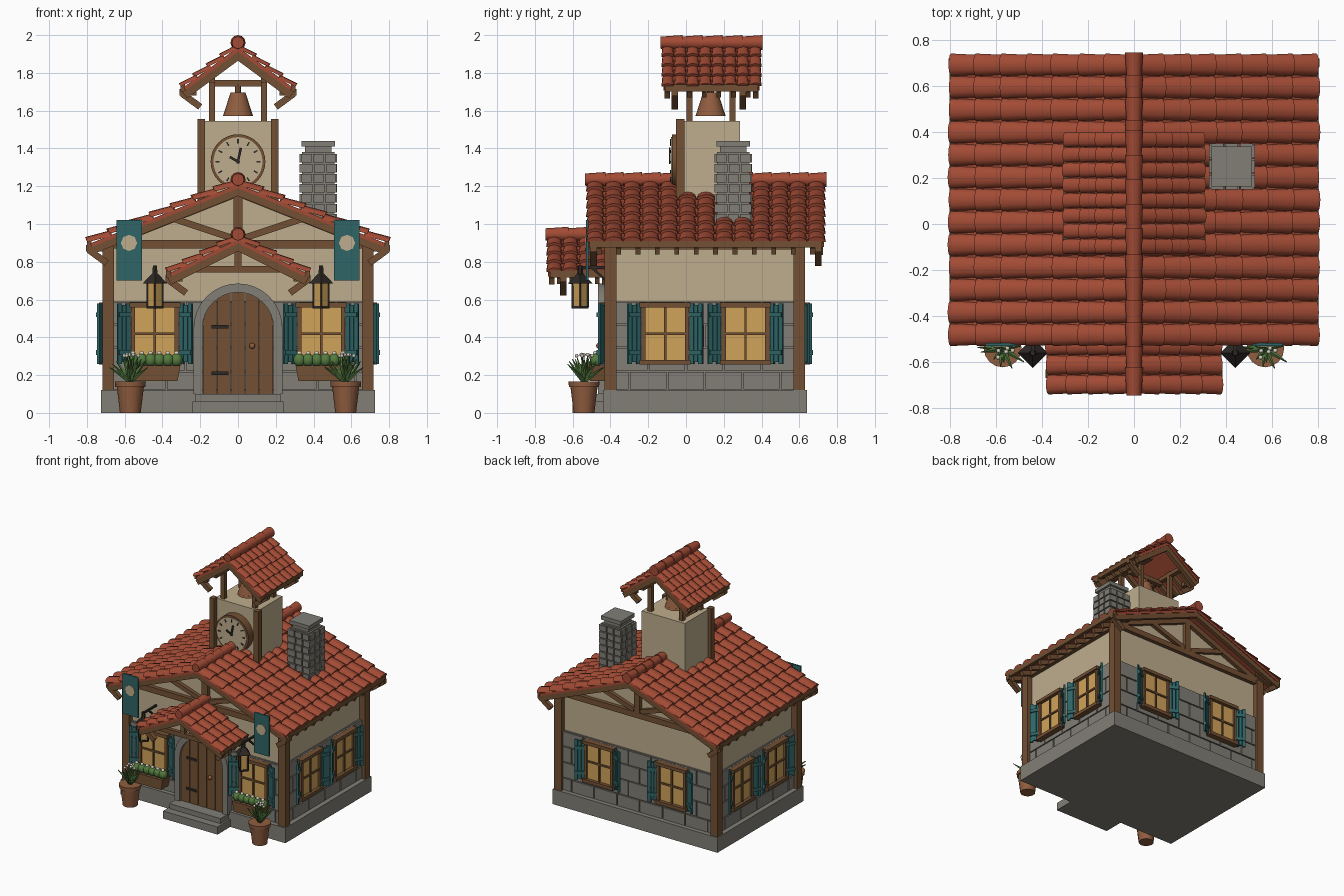
import bpy, bmesh, math, random
from mathutils import Matrix, Vector

random.seed(4)
cube = bpy.data.objects.get("Cube")
if cube:
    bpy.data.objects.remove(cube)

COLOURS = {
    "roof_red": (0.36, 0.07, 0.035), "plaster_cream": (0.52, 0.42, 0.27),
    "stone_grey": (0.22, 0.21, 0.18), "wood_brown": (0.17, 0.08, 0.033),
    "shutter_teal": (0.028, 0.13, 0.135), "window_amber": (0.64, 0.37, 0.1),
    "leaf_green": (0.09, 0.2, 0.05), "terracotta": (0.28, 0.11, 0.05),
    "dark_iron": (0.026, 0.021, 0.018), "flower_white": (0.65, 0.62, 0.52),
}
MATS = {}
for label, rgb in COLOURS.items():
    m = bpy.data.materials.new(label)
    m.use_nodes = True
    m.diffuse_color = (*rgb, 1)
    m.node_tree.nodes["Principled BSDF"].inputs["Base Color"].default_value = (*rgb, 1)
    MATS[label] = m
RED, CREAM, STONE, WOOD, TEAL, AMBER, GREEN, CLAY, IRON, WHITE = COLOURS

# Each part gathers its pieces in one bmesh
PARTS = {}


def part(name, mat):
    return PARTS.setdefault((name, mat), bmesh.new() if (name, mat) not in PARTS else None)


def box(bm, c, s, frame=Matrix(), turn=Matrix()):
    bmesh.ops.create_cube(bm, size=1, matrix=frame @ Matrix.Translation(c) @ turn @ Matrix.Diagonal((*s, 1)))


def beam(bm, p, q, w, h):
    p, q = Vector(p), Vector(q)
    turn = (q - p).to_track_quat('X', 'Z').to_matrix().to_4x4()
    box(bm, (p + q) / 2, ((q - p).length, w, h), turn=turn)


def cone(bm, c, r1, r2, depth, segs=12, turn=Matrix()):
    bmesh.ops.create_cone(bm, cap_ends=True, segments=segs, radius1=r1, radius2=r2, depth=depth,
                          matrix=Matrix.Translation(c) @ turn)


def ball(bm, c, r, squash=1.0):
    bmesh.ops.create_uvsphere(bm, u_segments=10, v_segments=7, radius=r,
                              matrix=Matrix.Translation(c) @ Matrix.Diagonal((1, 1, squash, 1)))


def plate(bm, outline, y0, y1):
    ends = [[bm.verts.new((x, y, z)) for x, z in outline] for y in (y0, y1)]
    bm.faces.new(ends[0])
    bm.faces.new(ends[1])
    for i in range(len(outline)):
        j = i - 1
        bm.faces.new((ends[0][j], ends[0][i], ends[1][i], ends[1][j]))


FACE_FRONT = Matrix.Rotation(math.pi / 2, 4, 'X')


# Tiled gable roof with its timber trim
def roof(name, hw, zr, ze, y0, y1, cols, rows, tails, knees):
    tiles, ridge = part(name + "_tiles", RED), part(name + "_ridge", RED)
    deck, trim = part(name + "_deck", RED), part(name + "_timber", WOOD)
    length, cw, mid = math.hypot(hw, zr - ze), (y1 - y0) / cols, (y0 + y1) / 2
    for s in (-1, 1):
        down = Vector((s * hw, 0, ze - zr)) / length
        up = Vector((s * (zr - ze), 0, hw)) / length
        top = Vector((0, 0, zr))

        def at(a, y, n):
            return top + down * a + up * n + Vector((0, y, 0))

        turn = Matrix((down, (0, 1, 0), up)).transposed().to_4x4()
        box(deck, at(length / 2, mid, -0.005), (length, y1 - y0 - 0.02, 0.02), turn=turn)
        for r in range(rows):
            for c in range(cols):
                yc, jig = y0 + (c + 0.5) * cw, random.uniform(-0.004, 0.004)
                rings = []
                for a, lift, wide in ((r, 0, 0.44), (r + 1.08, 0.016, 0.5)):
                    ring = []
                    for k in range(7):
                        t = math.pi * k / 6
                        ring.append(tiles.verts.new(at(a * length / rows + jig, yc - math.cos(t) * wide * cw,
                                                       lift + 0.3 * cw * math.sin(t))))
                    rings.append(ring)
                tiles.faces.new(rings[0])
                tiles.faces.new(rings[1])
                for k in range(7):
                    tiles.faces.new((rings[0][k - 1], rings[0][k], rings[1][k], rings[1][k - 1]))
        # barge boards, fascia, rafter tails and knee brackets
        for y in (y0 + 0.03, y1 - 0.03):
            beam(trim, at(0, y, -0.033), at(length + 0.02, y, -0.033), 0.03, 0.04)
        box(trim, (s * (hw + 0.008), mid, ze), (0.025, y1 - y0 - 0.04, 0.035))
        for i in range(tails):
            y = y0 + 0.07 + (y1 - y0 - 0.14) * i / (tails - 1)
            beam(trim, at(length - 0.16, y, -0.035), at(length + 0.015, y, -0.035), 0.025, 0.035)
        for y in knees:
            box(trim, (s * (hw - 0.02), y, ze - 0.022), (0.09, 0.035, 0.035))
            beam(trim, (s * (hw + 0.01), y, ze - 0.03), (s * (hw - 0.085), y, ze - 0.1), 0.035, 0.035)
    count = round((y1 - y0) / 0.1)
    step = (y1 - y0) / count
    for i in range(count):
        cone(ridge, (0, y0 + (i + 0.5) * step, zr + 0.03), 0.04, 0.032, step + 0.01, 12, FACE_FRONT)


roof("main_roof", 0.78, 1.205, 0.893, -0.53, 0.74, 13, 7, 12, (-0.49, 0.7))
roof("porch_roof", 0.36, 0.915, 0.735, -0.74, -0.4, 4, 4, 4, (-0.65,))
roof("bell_roof", 0.285, 1.93, 1.72, -0.13, 0.4, 8, 4, 6, (-0.06, 0.3))

# Walls and stone courses
plate(part("house_walls", CREAM), [(-0.67, 0.1), (0.67, 0.1), (0.67, 0.915), (0, 1.185), (-0.67, 0.915)], -0.39, 0.59)
box(part("foundation", STONE), (0, 0.1, 0.06), (1.45, 1.08, 0.12))
stones = part("stone_courses", STONE)
box(stones, (0, 0.1, 0.355), (1.36, 1.0, 0.47))
levels = [0.12, 0.22, 0.345, 0.47, 0.59]
for side in range(4):
    reach, half = ((0.5, 0.68), (0.68, 0.5))[side % 2]
    frame = Matrix.Translation((0, 0.1, 0)) @ Matrix.Rotation(side * math.pi / 2, 4, 'Z')
    for k in range(4):
        cuts = [-half] + [-half + (i + 0.5 + 0.5 * (k % 2)) * 0.2 for i in range(7)] + [half]
        cuts = [min(c, half) for c in cuts]
        for a, b in zip(cuts, cuts[1:]):
            if b - a > 0.02:
                box(stones, ((a + b) / 2, -reach, (levels[k] + levels[k + 1]) / 2),
                    (b - a - 0.008, 0.024, levels[k + 1] - levels[k] - 0.008), frame)

# Timber framing
frame_wood = part("timber_frame", WOOD)
for s in (-1, 1):
    for y in (-0.4, 0.6):
        box(frame_wood, (s * 0.687, y, 0.5), (0.062, 0.062, 0.8))
    box(frame_wood, (s * 0.68, 0.1, 0.89), (0.04, 1.0, 0.05))
for y in (-0.4, 0.6):
    box(frame_wood, (0, y, 0.893), (1.4, 0.04, 0.045))
    box(frame_wood, (0, y, 1.04), (0.05, 0.04, 0.27))
    for s in (-1, 1):
        beam(frame_wood, (s * 0.68, y, 0.895), (0, y, 1.165), 0.04, 0.04)
        beam(frame_wood, (s * 0.03, y, 0.925), (s * 0.36, y, 1.035), 0.035, 0.035)
porch = part("porch_truss", WOOD)
box(porch, (0, -0.68, 0.76), (0.46, 0.03, 0.035))
box(porch, (0, -0.68, 0.83), (0.035, 0.03, 0.12))

# Windows with open plank shutters
def window(x, y, quarter):
    f = Matrix.Translation((x, y, 0.42)) @ Matrix.Rotation(quarter * math.pi / 2, 4, 'Z')
    box(part("window_panes", AMBER), (0, -0.012, 0), (0.22, 0.012, 0.29), f)
    wood, teal = part("window_frames", WOOD), part("shutters", TEAL)
    for s in (-1, 1):
        box(wood, (s * 0.115, -0.015, 0), (0.022, 0.036, 0.31), f)
        box(wood, (0, -0.02, s * 0.152), (0.27, 0.05, 0.026), f)
        g = f @ Matrix.Translation((s * 0.132, -0.012, 0)) @ Matrix.Rotation(-s * 0.5, 4, 'Z')
        for k in range(3):
            box(teal, (s * (0.012 + k * 0.026), 0, 0), (0.023, 0.014, 0.32 - 0.02 * (k % 2)), g)
        for z in (-0.1, 0.1):
            box(teal, (s * 0.038, -0.01, z), (0.07, 0.012, 0.025), g)
    box(wood, (0, -0.02, 0), (0.013, 0.016, 0.29), f)
    box(wood, (0, -0.02, 0), (0.22, 0.016, 0.013), f)


for s in (-1, 1):
    window(s * 0.44, -0.412, 0)
    window(s * 0.32, 0.612, 2)
    for y in (-0.11, 0.315):
        window(s * 0.692, y, s)


# Arched door, surround and steps
def arch(r, z0):
    bow = [(r * math.cos(math.pi * k / 16), 0.45 + r * math.sin(math.pi * k / 16)) for k in range(17)]
    return [(r, z0)] + bow + [(-r, z0)]


plate(part("door_surround", STONE), arch(0.235, 0.1) + arch(0.188, 0.1)[::-1], -0.39, -0.465)
for k in range(5):
    a, b = -0.188 + k * 0.0752 + 0.002, -0.188 + (k + 1) * 0.0752 - 0.002
    rise = [(x, 0.45 + math.sqrt(0.188 ** 2 - x * x)) for x in [b + (a - b) * i / 5 for i in range(6)]]
    plate(part("door_planks", WOOD), [(a, 0.1), (b, 0.1)] + rise, -0.39, -0.448)
for z in (0.21, 0.455):
    box(part("door_hinges", IRON), (-0.095, -0.451, z), (0.09, 0.01, 0.018))
ball(part("door_knob", CLAY), (0.075, -0.46, 0.355), 0.016)
steps = part("door_steps", STONE)
box(steps, (0, -0.51, 0.03), (0.48, 0.18, 0.06))
box(steps, (0, -0.48, 0.08), (0.45, 0.12, 0.04))

# Clock tower
box(part("tower_walls", CREAM), (0, 0.135, 1.3), (0.38, 0.3, 0.49))
tower = part("tower_posts", WOOD)
for s in (-1, 1):
    box(tower, (s * 0.195, -0.03, 1.3), (0.04, 0.045, 0.51))
    for y in (0.018, 0.245):
        box(tower, (s * 0.138, y, 1.66), (0.032, 0.032, 0.25))
    box(tower, (s * 0.138, 0.13, 1.765), (0.032, 0.46, 0.03))
box(tower, (0, 0.13, 1.745), (0.3, 0.035, 0.035))
cone(part("clock_rim", WOOD), (0, -0.045, 1.33), 0.145, 0.145, 0.06, 32, FACE_FRONT)
cone(part("clock_face", CREAM), (0, -0.05, 1.33), 0.13, 0.13, 0.06, 32, FACE_FRONT)
marks = part("clock_marks", IRON)
for h in range(12):
    turn = Matrix.Rotation(h * math.pi / 6, 4, 'Y')
    box(marks, (0, 0, 0.108), (0.008, 0.006, 0.022), Matrix.Translation((0, -0.082, 1.33)) @ turn)
for angle, size in ((0.2, 0.085), (-1.05, 0.06)):
    f = Matrix.Translation((0, -0.085, 1.33)) @ Matrix.Rotation(angle, 4, 'Y')
    box(marks, (0, 0, size / 2 - 0.01), (0.013, 0.008, size), f)
bell = part("bell", CLAY)
cone(bell, (0, 0.13, 1.64), 0.075, 0.04, 0.11, 20)
cone(bell, (0, 0.13, 1.58), 0.08, 0.075, 0.015, 20)
cone(bell, (0, 0.13, 1.715), 0.018, 0.018, 0.05, 10)

# Chimney of stacked stones
chimney = part("chimney", STONE)
box(chimney, (0.425, 0.25, 1.18), (0.17, 0.17, 0.4))
for row in range(7):
    for side in range(4):
        f = Matrix.Translation((0.425, 0.25, 1.03 + row * 0.053)) @ Matrix.Rotation(side * math.pi / 2, 4, 'Z')
        for k in range(3):
            box(chimney, (-0.064 + k * 0.064 + 0.006 * (row % 2), -0.087, 0), (0.055, 0.025, 0.045), f)
box(chimney, (0.425, 0.25, 1.395), (0.14, 0.14, 0.05))
box(chimney, (0.425, 0.25, 1.425), (0.175, 0.175, 0.03))

for s in (-1, 1):
    # Banner with emblem
    box(part("banners", TEAL), (s * 0.577, -0.523, 0.86), (0.135, 0.012, 0.32))
    cone(part("banner_emblems", CREAM), (s * 0.577, -0.53, 0.9), 0.043, 0.043, 0.009, 8, FACE_FRONT)
    # Lantern on wall arm
    iron = part("lantern_iron", IRON)
    beam(iron, (s * 0.44, -0.4, 0.77), (s * 0.44, -0.57, 0.77), 0.014, 0.014)
    beam(iron, (s * 0.44, -0.4, 0.68), (s * 0.44, -0.5, 0.77), 0.012, 0.012)
    cone(iron, (s * 0.44, -0.56, 0.71), 0.065, 0.018, 0.05, 4)
    cone(iron, (s * 0.44, -0.56, 0.75), 0.018, 0.012, 0.06, 6)
    cone(iron, (s * 0.44, -0.56, 0.56), 0.045, 0.045, 0.014, 4)
    cone(part("lantern_glass", AMBER), (s * 0.44, -0.56, 0.625), 0.038, 0.042, 0.13, 4)
    for k in range(4):
        a = k * math.pi / 2
        box(iron, (s * 0.44 + 0.041 * math.cos(a), -0.56 + 0.041 * math.sin(a), 0.625), (0.009, 0.009, 0.13))
    # Window box with flowers
    plate(part("flower_boxes", WOOD), [(s * 0.44 + dx, z) for dx, z in
          ((-0.12, 0.17), (0.12, 0.17), (0.135, 0.25), (-0.135, 0.25))], -0.42, -0.51)
    for k in range(6):
        x = s * 0.44 - 0.115 + k * 0.046
        ball(part("box_bushes", GREEN), (x, -0.475, 0.28), 0.033, 1.1)
        ball(part("box_flowers", WHITE), (x, -0.48, 0.315), 0.013)
    # Potted spiky plant
    pot = part("plant_pots", CLAY)
    cone(pot, (s * 0.57, -0.54, 0.07), 0.055, 0.072, 0.14, 16)
    cone(pot, (s * 0.57, -0.54, 0.152), 0.08, 0.082, 0.03, 16)
    for k in range(22):
        a, lean = k * 2.4, 0.15 + 0.85 * (k % 6) / 5
        tip = Vector((math.cos(a) * math.sin(lean), math.sin(a) * math.sin(lean), math.cos(lean)))
        turn = tip.to_track_quat('Z', 'Y').to_matrix().to_4x4()
        cone(part("pot_leaves", GREEN), Vector((s * 0.57, -0.54, 0.17)) + tip * 0.065, 0.016, 0.002, 0.13, 4, turn)
        if k % 6 < 2:
            ball(part("pot_flowers", WHITE), Vector((s * 0.57, -0.54, 0.17)) + tip * 0.14, 0.01)

# Turn the gathered parts into objects
SMOOTH = math.radians(35)
for (name, mat), bm in PARTS.items():
    bmesh.ops.recalc_face_normals(bm, faces=bm.faces[:])
    for f in bm.faces:
        f.smooth = True
    for e in bm.edges:
        e.smooth = len(e.link_faces) == 2 and e.calc_face_angle(0) < SMOOTH
    mesh = bpy.data.meshes.new(name)
    bm.to_mesh(mesh)
    bm.free()
    mesh.materials.append(MATS[mat])
    bpy.context.scene.collection.objects.link(bpy.data.objects.new(name, mesh))
